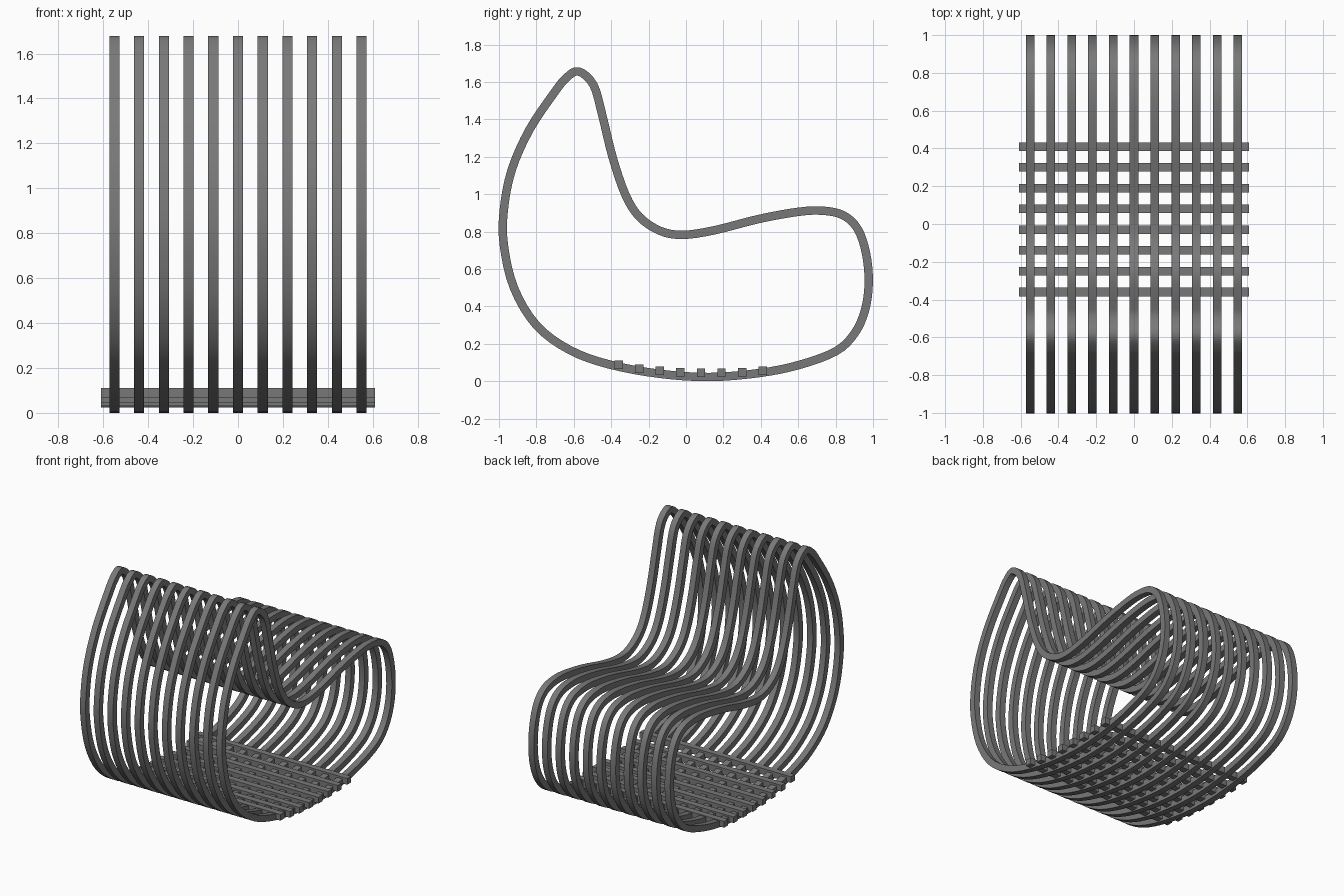
import bpy, bmesh
from mathutils import Vector

cube = bpy.data.objects.get("Cube")
if cube:
    bpy.data.objects.remove(cube, do_unlink=True)

BAR = 0.045      # side of the square bar section
RINGS = 11
SPACING = 0.11
SLAT_LENGTH = 1.22
STEPS = 4        # samples between two profile points

# Centre line of one ring in (y, z): backrest, seat, front, base, back
PROFILE = [
    (-0.575, 1.657), (-0.495, 1.585), (-0.447, 1.42), (-0.393, 1.2),
    (-0.325, 1.0), (-0.25, 0.88), (-0.14, 0.805), (-0.02, 0.783),
    (0.15, 0.807), (0.39, 0.868), (0.6, 0.906), (0.73, 0.912),
    (0.84, 0.888), (0.917, 0.816), (0.962, 0.687), (0.977, 0.53),
    (0.957, 0.38), (0.9, 0.254), (0.8, 0.16), (0.607, 0.088),
    (0.39, 0.044), (0.126, 0.023), (-0.14, 0.04), (-0.41, 0.09),
    (-0.623, 0.168), (-0.8, 0.3), (-0.92, 0.5), (-0.974, 0.73),
    (-0.974, 0.917), (-0.932, 1.13), (-0.837, 1.345), (-0.703, 1.545),
    (-0.64, 1.622),
]

grey = bpy.data.materials.new("dark grey")
grey.use_nodes = True
colour = (0.19, 0.19, 0.19, 1)
grey.diffuse_color = colour
grey.node_tree.nodes["Principled BSDF"].inputs["Base Color"].default_value = colour


def smooth_loop(points):
    """Sample a closed smooth curve through the points."""
    pts = [Vector(p) for p in points]
    n = len(pts)
    out = []
    for i in range(n):
        a, b, c, d = (pts[(i + k) % n] for k in (-1, 0, 1, 2))
        for s in range(STEPS):
            t = s / STEPS
            out.append(0.5 * (2 * b + (c - a) * t
                              + (2 * a - 5 * b + 4 * c - d) * t ** 2
                              + (3 * b - a - 3 * c + d) * t ** 3))
    return out


def finish(bm, name):
    bmesh.ops.recalc_face_normals(bm, faces=bm.faces[:])
    mesh = bpy.data.meshes.new(name)
    bm.to_mesh(mesh)
    bm.free()
    mesh.materials.append(grey)
    return mesh


def place(mesh, name, location):
    obj = bpy.data.objects.new(name, mesh)
    obj.location = location
    bpy.context.collection.objects.link(obj)
    return obj


# Ring: square section swept round the seat profile
path = smooth_loop(PROFILE)
count = len(path)
half = BAR / 2
bm = bmesh.new()
sections = []
for i, p in enumerate(path):
    along = (path[(i + 1) % count] - path[i - 1]).normalized()
    side = Vector((-along.y, along.x)) * half
    corners = [(-half, p + side), (half, p + side), (half, p - side), (-half, p - side)]
    sections.append([bm.verts.new((x, q.x, q.y)) for x, q in corners])
for i, here in enumerate(sections):
    ahead = sections[(i + 1) % count]
    for k in range(4):
        m = (k + 1) % 4
        bm.faces.new((here[k], here[m], ahead[m], ahead[k]))
ring_mesh = finish(bm, "ring")

rings = [place(ring_mesh, f"seat_ring_{i + 1}", ((i - (RINGS - 1) / 2) * SPACING, 0, 0))
         for i in range(RINGS)]
bpy.ops.object.select_all(action='DESELECT')
rings[0].select_set(True)
bpy.context.view_layer.objects.active = rings[0]
bpy.ops.object.shade_smooth_by_angle()

# Slats: straight bars laid across the base of the rings
bm = bmesh.new()
bmesh.ops.create_cube(bm, size=1)
bmesh.ops.scale(bm, vec=(SLAT_LENGTH, BAR, BAR), verts=bm.verts[:])
slat_mesh = finish(bm, "slat")
heights = (0.089, 0.068, 0.056, 0.049, 0.046, 0.046, 0.048, 0.057)
for i, z in enumerate(heights):
    place(slat_mesh, f"base_slat_{i + 1}", (0, -0.36 + i * SPACING, z))
